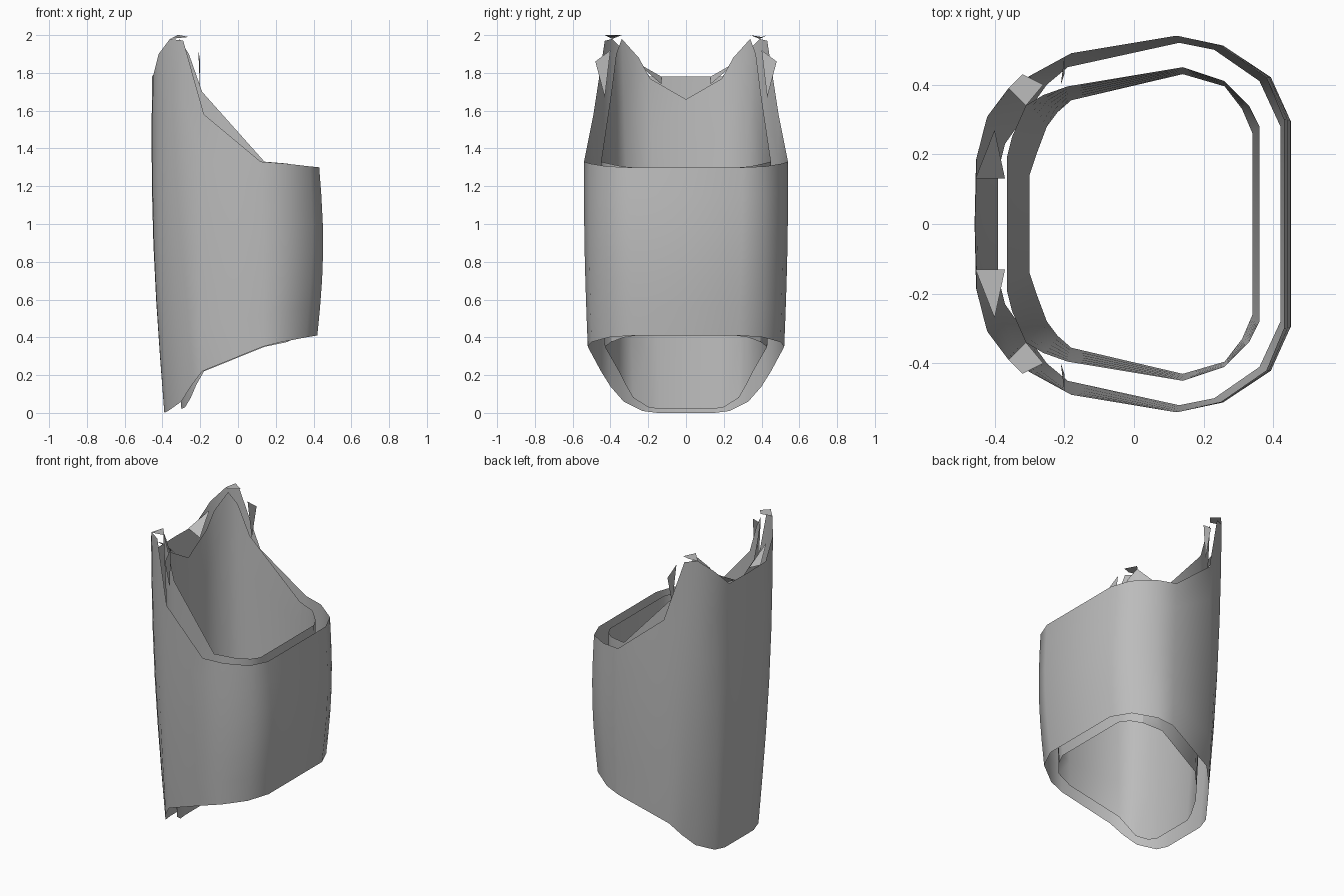
import bpy
import math
from mathutils import Vector

default_cube = bpy.data.objects.get("Cube")
if default_cube:
    bpy.data.objects.remove(default_cube, do_unlink=True)

# One plain grey for the whole guard
grey = bpy.data.materials.new("plain_grey")
grey.use_nodes = True
grey.diffuse_color = (0.5, 0.5, 0.5, 1)
grey.node_tree.nodes["Principled BSDF"].inputs["Base Color"].default_value = (0.5, 0.5, 0.5, 1)

ROWS = 6


def make_object(name, verts, faces, smooth=True):
    mesh = bpy.data.meshes.new(name)
    mesh.from_pydata(verts, [], faces)
    mesh.materials.append(grey)
    obj = bpy.data.objects.new(name, mesh)
    bpy.context.collection.objects.link(obj)
    if smooth:
        bpy.ops.object.select_all(action="DESELECT")
        obj.select_set(True)
        bpy.context.view_layer.objects.active = obj
        bpy.ops.object.shade_smooth_by_angle(angle=math.radians(35))
    return obj


def mirror_ring(half):
    """Close a half ring, running from back centre to front centre, across y."""
    mirrored = [Vector((p.x, -p.y, p.z)) for p in reversed(half[1:-1])]
    return half + mirrored


def make_shell(name, columns, bulge, inward):
    """Open tube whose upper and lower edges follow the given columns."""
    top = mirror_ring([Vector(c[0]) for c in columns])
    bottom = mirror_ring([Vector(c[1]) for c in columns])
    count = len(top)
    verts, faces = [], []
    for row in range(ROWS + 1):
        t = row / ROWS
        swell = math.sin(math.pi * t)
        for low, high in zip(bottom, top):
            p = low.lerp(high, t)
            p.x *= 1 + bulge * swell
            p.y *= 1 + bulge * swell * 0.2
            verts.append(p)
    for row in range(ROWS):
        for i in range(count):
            j = (i + 1) % count
            a, b = row * count + i, row * count + j
            face = (a, b, b + count, a + count)
            faces.append(face if inward else face[::-1])
    return make_object(name, verts, faces)


# Each column: upper edge point, lower edge point
outer_columns = [
    ((-0.455, 0, 1.78), (-0.39, 0, 0)),
    ((-0.45, 0.19, 1.78), (-0.39, 0.15, 0)),
    ((-0.42, 0.31, 1.9), (-0.37, 0.23, 0.01)),
    ((-0.36, 0.39, 1.98), (-0.3, 0.33, 0.06)),
    ((-0.29, 0.43, 1.97), (-0.25, 0.4, 0.14)),
    ((-0.18, 0.49, 1.58), (-0.19, 0.45, 0.22)),
    ((0.12, 0.54, 1.33), (0.13, 0.52, 0.35)),
    ((0.25, 0.51, 1.32), (0.23, 0.5, 0.375)),
    ((0.38, 0.42, 1.305), (0.36, 0.41, 0.4)),
    ((0.43, 0.3, 1.3), (0.42, 0.28, 0.41)),
    ((0.43, 0, 1.3), (0.42, 0, 0.41)),
]
inner_columns = [
    ((-0.365, 0, 1.66), (-0.3, 0, 0.02)),
    ((-0.365, 0.19, 1.77), (-0.3, 0.14, 0.02)),
    ((-0.35, 0.25, 1.88), (-0.28, 0.2, 0.03)),
    ((-0.31, 0.34, 1.98), (-0.25, 0.28, 0.08)),
    ((-0.26, 0.37, 1.9), (-0.22, 0.32, 0.15)),
    ((-0.19, 0.395, 1.7), (-0.18, 0.355, 0.22)),
    ((0.14, 0.45, 1.33), (0.14, 0.43, 0.35)),
    ((0.26, 0.41, 1.32), (0.26, 0.395, 0.375)),
    ((0.33, 0.34, 1.305), (0.31, 0.33, 0.4)),
    ((0.36, 0.28, 1.3), (0.34, 0.26, 0.41)),
    ((0.36, 0, 1.3), (0.34, 0, 0.41)),
]
make_shell("outer_shell", outer_columns, 0.06, False)
make_shell("inner_lining", inner_columns, 0.01, True)

# Torn scraps that join the two shells along the upper edge
for side, sign in (("left", 1), ("right", -1)):
    def scrap(name, points):
        verts = [(x, y * sign, z) for x, y, z in points]
        order = tuple(range(len(verts)))
        make_object(side + "_" + name, verts, [order[::sign]], False)

    scrap("peak_cap", [(-0.36, 0.39, 1.98), (-0.31, 0.34, 2),
                       (-0.26, 0.4, 1.99), (-0.32, 0.43, 2)])
    scrap("side_flap", [(-0.21, 0.4, 1.92), (-0.2, 0.48, 1.86), (-0.2, 0.43, 1.67)])
    scrap("back_flap", [(-0.455, 0.13, 1.78), (-0.37, 0.13, 1.74), (-0.4, 0.27, 1.86)])
